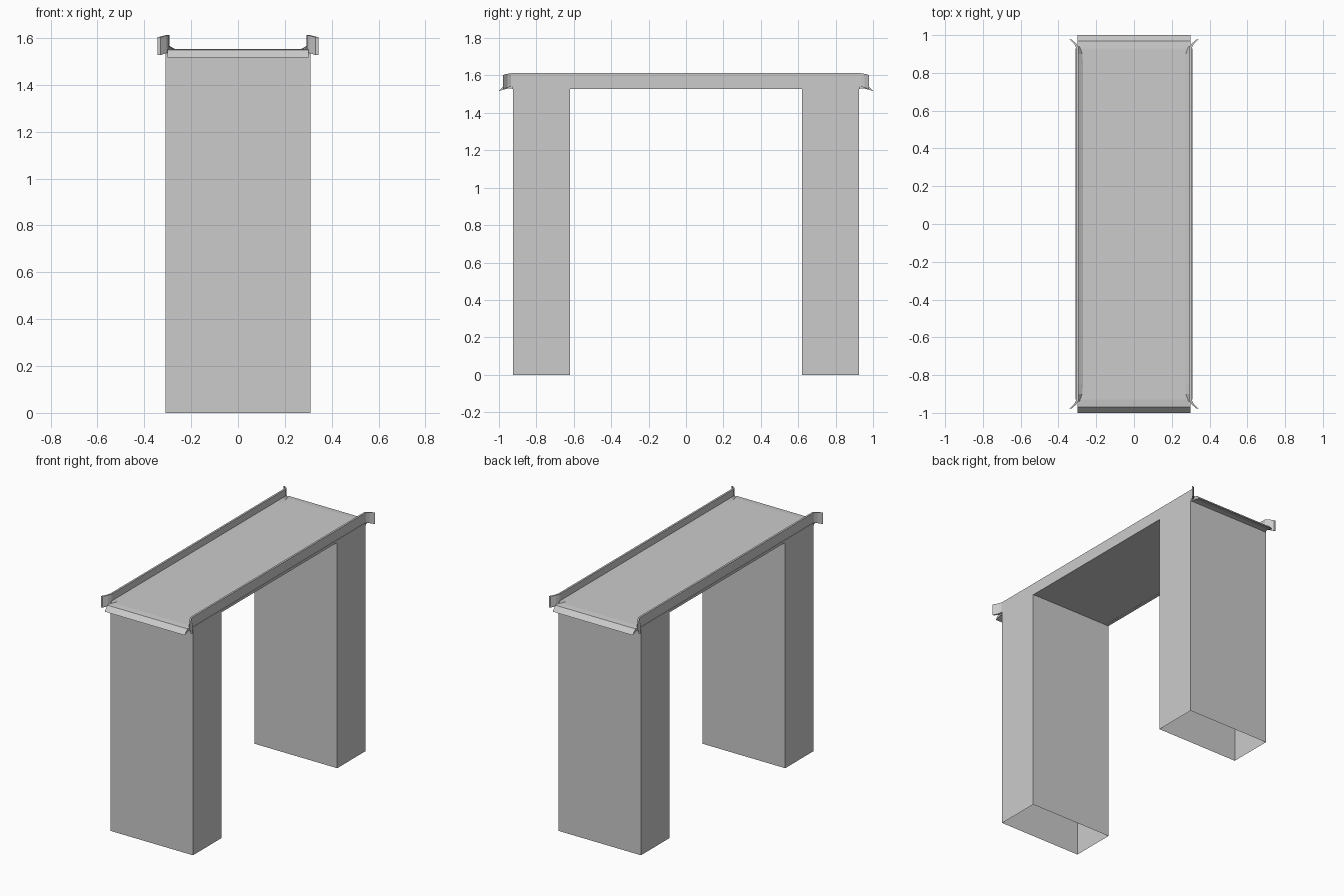
import bpy

if "Cube" in bpy.data.objects:
    bpy.data.objects.remove(bpy.data.objects["Cube"])


def make(name, verts, faces):
    import bmesh
    me = bpy.data.meshes.new(name)
    me.from_pydata(verts, [], faces)
    bm = bmesh.new()
    bm.from_mesh(me)
    bmesh.ops.recalc_face_normals(bm, faces=bm.faces)
    bm.to_mesh(me)
    bm.free()
    ob = bpy.data.objects.new(name, me)
    bpy.context.collection.objects.link(ob)
    return ob


def loft(name, rings, caps=True):
    """Skin equal-length closed rings of 3D points."""
    n = len(rings[0])
    verts = [p for r in rings for p in r]
    faces = [(i * n + k, i * n + (k + 1) % n, (i + 1) * n + (k + 1) % n, (i + 1) * n + k)
             for i in range(len(rings) - 1) for k in range(n)]
    if caps:
        faces += [tuple(range(n)), tuple(range(len(verts) - n, len(verts)))]
    return make(name, verts, faces)


# deck slab with drooping lips at both ends
half = [(0.955, 1.53), (1.0, 1.517), (0.97, 1.549), (0.93, 1.553)]
profile = half + [(-y, z) for y, z in reversed(half)]
loft("deck", [[(x, y, z) for y, z in profile] for x in (-0.3, 0.3)])

# hollow pillars, open underneath
for name, y0, y1 in (("front_pillar", -0.925, -0.62), ("back_pillar", 0.62, 0.925)):
    loft(name, [[(-0.31, y0, z), (0.31, y0, z), (0.31, y1, z), (-0.31, y1, z)]
                for z in (0, 1.53)], caps=False)

# plan stations of one guard rail: y, inner x, outer x, top z, bottom z
rail_half = [(0.90, 0.293, 0.306, 1.612, 1.543), (0.935, 0.294, 0.307, 1.612, 1.540),
             (0.955, 0.306, 0.318, 1.609, 1.535), (0.978, 0.331, 0.343, 1.603, 1.527)]
# curb stations: y, inner x
curb_half = [(0.85, 0.268), (0.90, 0.273), (0.94, 0.288)]

for side, s in (("left", -1), ("right", 1)):
    # guard rail with flared ends
    path = [(-p[0],) + p[1:] for p in reversed(rail_half)] + rail_half
    loft(side + "_rail", [[(s * a, y, b), (s * c, y, b), (s * c, y, t), (s * a, y, t)]
                          for y, a, c, t, b in path])
    # sloped inner curb, tapering into the rail at its ends
    path = [(-y, x) for y, x in reversed(curb_half)] + curb_half
    loft(side + "_curb", [[(s * x, y, 1.552), (s * 0.293, y, 1.566), (s * 0.295, y, 1.545)]
                          for y, x in path])
    # edge beam under the rail
    loft(side + "_edge_beam", [[(s * 0.285, y, 1.529), (s * 0.309, y, 1.529),
                                (s * 0.309, y, 1.546), (s * 0.285, y, 1.546)]
                               for y in (-0.93, 0.93)])
